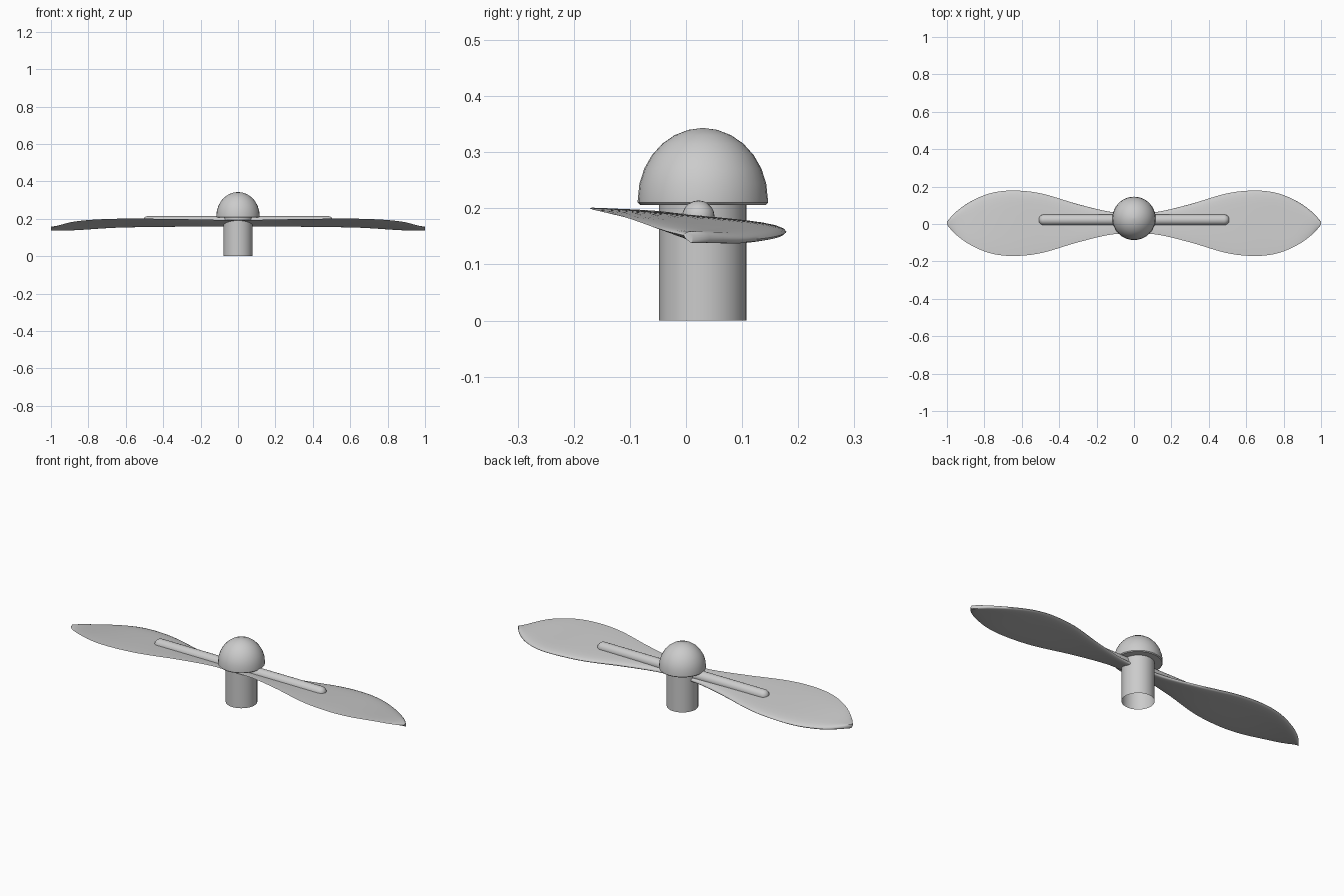
import bpy, bmesh, math

cube = bpy.data.objects.get("Cube")
if cube:
    bpy.data.objects.remove(cube)

grey = bpy.data.materials.new("light_grey")
grey.use_nodes = True
colour = (0.6, 0.6, 0.6, 1)
grey.diffuse_color = colour
grey.node_tree.nodes["Principled BSDF"].inputs["Base Color"].default_value = colour

HUB_Y = 0.03


def finish(name, bm, angle=40):
    bmesh.ops.recalc_face_normals(bm, faces=bm.faces)
    mesh = bpy.data.meshes.new(name)
    bm.to_mesh(mesh)
    bm.free()
    obj = bpy.data.objects.new(name, mesh)
    bpy.context.collection.objects.link(obj)
    mesh.materials.append(grey)
    bpy.ops.object.select_all(action='DESELECT')
    obj.select_set(True)
    bpy.context.view_layer.objects.active = obj
    bpy.ops.object.shade_smooth_by_angle(angle=math.radians(angle))
    return obj


def skin(bm, rings, caps=True):
    """Bridge closed rings of points into a surface."""
    loops = [[bm.verts.new(p) for p in ring] for ring in rings]
    n = len(loops[0])
    for a, b in zip(loops, loops[1:]):
        for i in range(n):
            j = (i + 1) % n
            bm.faces.new((a[i], a[j], b[j], b[i]))
    if caps:
        bm.faces.new(loops[0])
        bm.faces.new(loops[-1])


def curve(points, x):
    """Smooth curve through (x, value) points."""
    i = max(k for k in range(len(points) - 1) if points[k][0] <= x or k == 0)
    (x0, v0), (x1, v1) = points[i], points[i + 1]

    def slope(k):
        a, b = points[max(k - 1, 0)], points[min(k + 1, len(points) - 1)]
        return (b[1] - a[1]) / (b[0] - a[0])

    d = x1 - x0
    s = (x - x0) / d
    return ((2*s**3 - 3*s**2 + 1) * v0 + (s**3 - 2*s**2 + s) * d * slope(i)
            + (3*s**2 - 2*s**3) * v1 + (s**3 - s**2) * d * slope(i + 1))


def turned(name, profile, segments, caps):
    rings = [[(r * math.cos(a), HUB_Y + r * math.sin(a), z)
              for a in (2 * math.pi * i / segments for i in range(segments))]
             for r, z in profile]
    bm = bmesh.new()
    skin(bm, rings, caps)
    return finish(name, bm)


# Hub: open tube and rounded cap
turned("hub_tube", [(0.078, 0), (0.078, 0.21)], 32, False)
dome = [(0.112, 0.206), (0.116, 0.21)]
dome += [(0.116 * math.cos(a), 0.215 + 0.128 * math.sin(a))
         for a in (math.pi / 2 * i / 7 for i in range(7))]
turned("hub_dome", dome + [(0.002, 0.343)], 32, True)

# Blades: leading edge raised and thin, trailing edge low and rounded
half_width = [(0, 0.055), (0.12, 0.06), (0.3, 0.102), (0.5, 0.16), (0.65, 0.175),
              (0.77, 0.16), (0.88, 0.113), (0.96, 0.054), (1, 0.008)]
centre_z = [(0, 0.18), (0.4, 0.181), (0.65, 0.179), (0.85, 0.167), (1, 0.15)]
pitch = [(0, 0.012), (0.3, 0.017), (0.65, 0.021), (0.88, 0.02), (1, 0.002)]
CHORD = 14
rings = []
for i in range(41):
    x = i / 40
    w, c, p = (curve(t, x) for t in (half_width, centre_z, pitch))
    ring = []
    for side in (1, -1):
        for k in range(CHORD):
            t = -side * math.cos(math.pi * k / CHORD)
            thick = 0.012 * ((1 + t) / 2) ** 0.6 * math.sqrt(max(0, 1 - t ** 6))
            ring.append((x, 0.004 + w * t, c - p * t + side * thick))
    rings.append(ring)
bm = bmesh.new()
skin(bm, rings, False)
bm.faces.new([v for v in bm.verts if v.co.x > 0.999])
blades = finish("blades", bm, 60)
mirror = blades.modifiers.new("mirror", 'MIRROR')
mirror.use_clip = True

# Stiffening rod with rounded ends, sunk flat into the blades
R, HALF = 0.029, 0.51
stations = [(-HALF + R * (1 - math.cos(a)), R * math.sin(a))
            for a in (math.pi / 2 * k / 6 for k in range(1, 7))]
stations += [(-x, r) for x, r in reversed(stations)]
rings = [[(x, 0.022 + r * math.cos(a), max(0.178, 0.185 + r * math.sin(a)))
          for a in (2 * math.pi * i / 20 for i in range(20))]
         for x, r in stations]
bm = bmesh.new()
skin(bm, rings)
finish("rod", bm)
